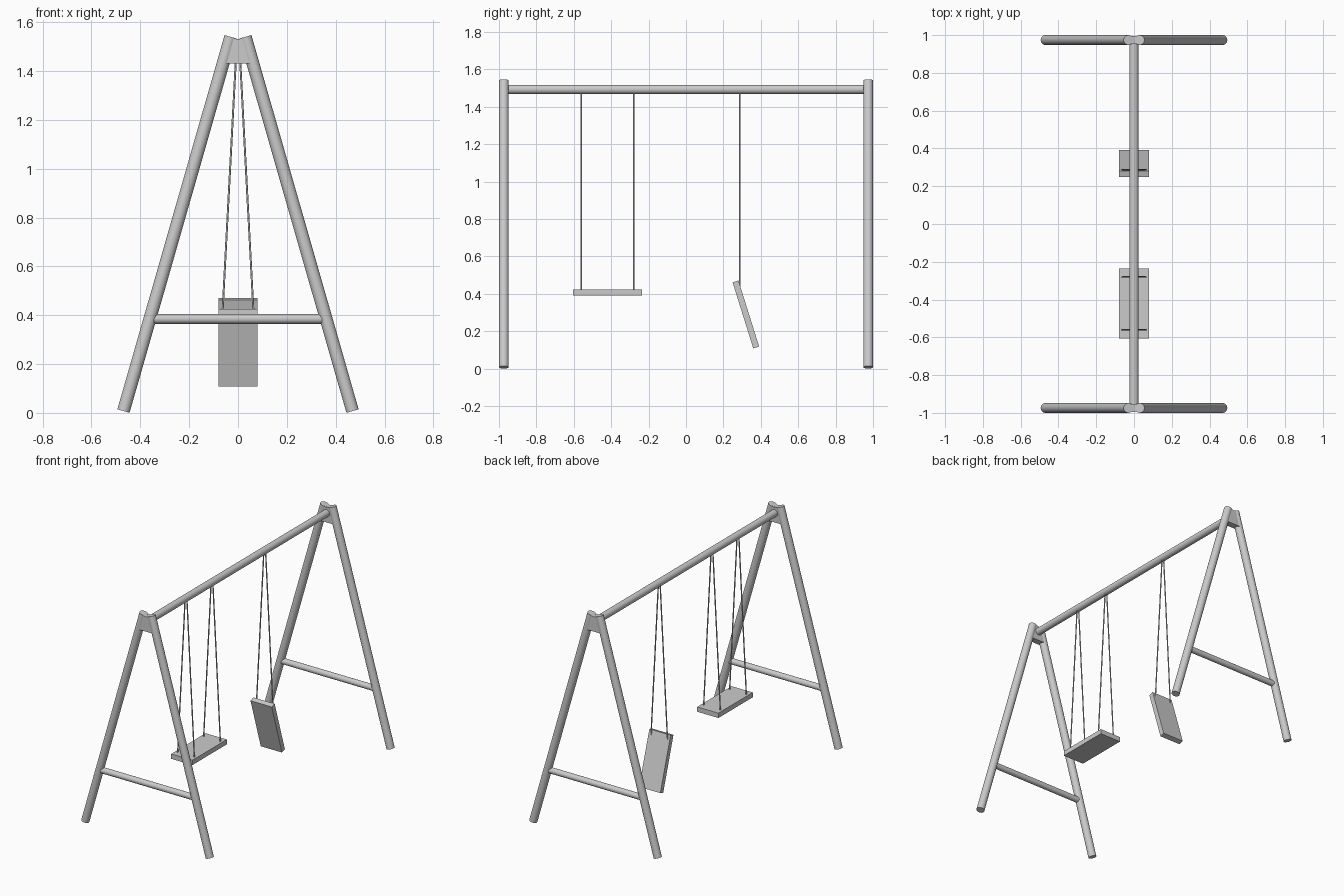
import bpy
from math import radians
from mathutils import Vector

if "Cube" in bpy.data.objects:
    bpy.data.objects.remove(bpy.data.objects["Cube"])


def rod(name, a, b, r, sides=32):
    """Capped cylinder running from point a to point b."""
    a, b = Vector(a), Vector(b)
    d = b - a
    bpy.ops.mesh.primitive_cylinder_add(vertices=sides, radius=r, depth=d.length,
                                        location=(a + b) / 2)
    o = bpy.context.object
    o.name = name
    o.rotation_euler = d.to_track_quat('Z', 'Y').to_euler()
    bpy.ops.object.shade_smooth_by_angle(angle=radians(40))
    return o


def board(name, loc, size, tilt=0.0):
    bpy.ops.mesh.primitive_cube_add(size=1, location=loc, rotation=(tilt, 0, 0))
    o = bpy.context.object
    o.name = name
    o.scale = size
    return o


def plate(name, profile, y, half):
    """Profile in the xz plane, extruded along y."""
    n = len(profile)
    verts = [(x, y + s * half, z) for s in (-1, 1) for x, z in profile]
    faces = [list(range(n)), list(range(2 * n - 1, n - 1, -1))]
    faces += [[(i + 1) % n, i, i + n, (i + 1) % n + n] for i in range(n)]
    me = bpy.data.meshes.new(name)
    me.from_pydata(verts, [], faces)
    o = bpy.data.objects.new(name, me)
    bpy.context.collection.objects.link(o)
    return o


# A-frames at both ends
for end, y in (("front", -0.974), ("back", 0.974)):
    for side, s in (("left", -1), ("right", 1)):
        rod(f"{end}_{side}_leg", (s * 0.469, y, 0.0075), (s * 0.03, y, 1.54), 0.026)
    rod(f"{end}_cross_brace", (-0.36, y, 0.385), (0.36, y, 0.385), 0.02)
    plate(f"{end}_top_bracket",
          [(-0.06, 1.43), (0.06, 1.43), (0.03, 1.538), (0, 1.53), (-0.03, 1.538)],
          y, 0.022)

# Top beam
rod("top_beam", (0, -0.962, 1.493), (0, 0.962, 1.493), 0.024)

# Level seat and fallen seat hanging from one end
board("level_seat", (0, -0.42, 0.408), (0.16, 0.37, 0.033))
board("fallen_seat", (0, 0.32, 0.29), (0.16, 0.37, 0.033), radians(-72.6))

# Ropes in pairs, spreading from the beam to the seat edges
for i, y in enumerate((-0.56, -0.28, 0.288)):
    for side, s in (("left", -1), ("right", 1)):
        rod(f"rope_{i + 1}_{side}", (s * 0.007, y, 1.48), (s * 0.063, y, 0.42), 0.004, 12)
